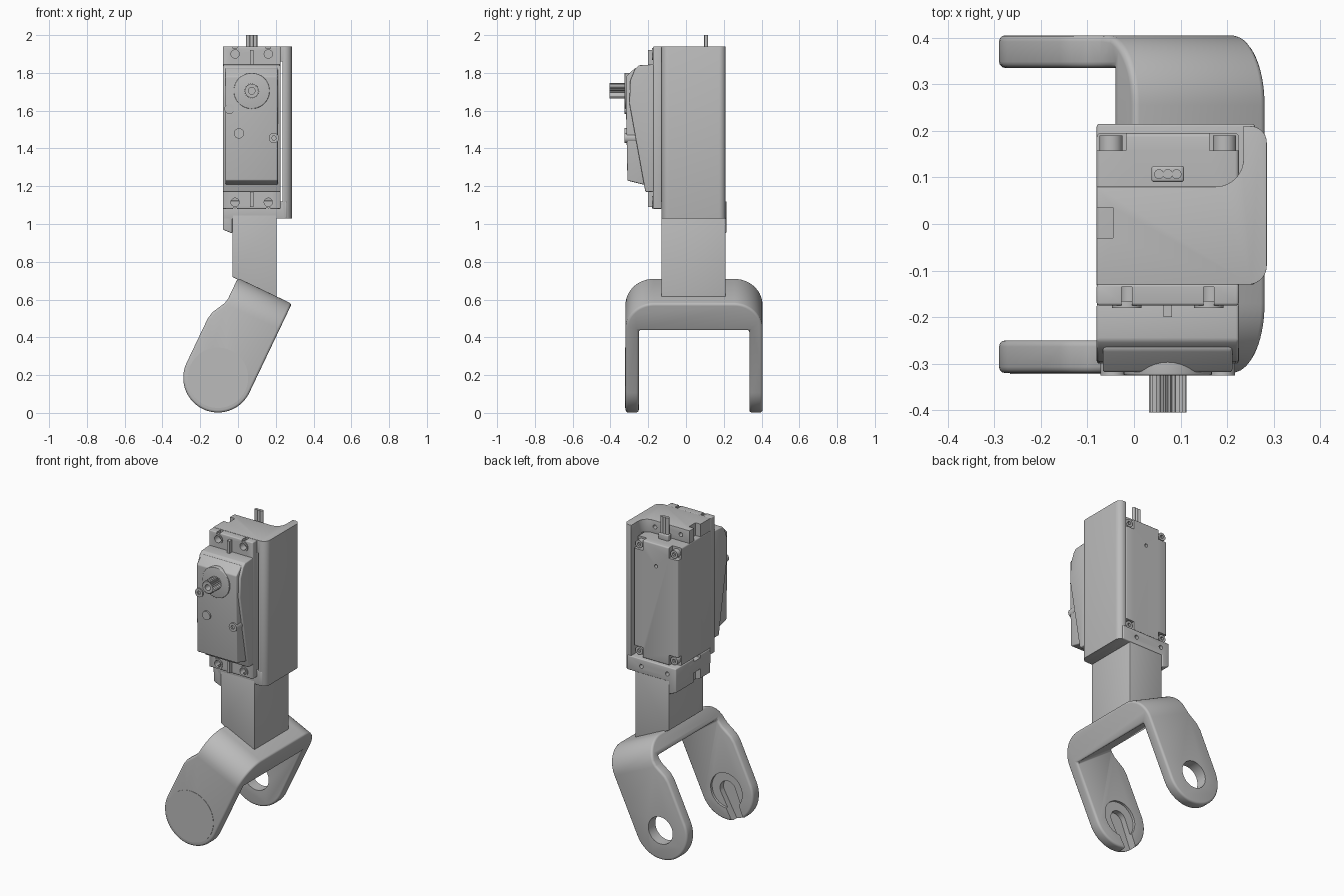
import bpy, bmesh, math
from math import sin, cos, pi, radians
from mathutils import Vector

if "Cube" in bpy.data.objects:
    bpy.data.objects.remove(bpy.data.objects["Cube"], do_unlink=True)

grey = bpy.data.materials.new("plain grey")
grey.use_nodes = True
grey.diffuse_color = (0.5, 0.5, 0.5, 1)
grey.node_tree.nodes["Principled BSDF"].inputs["Base Color"].default_value = (0.5, 0.5, 0.5, 1)


def to_3d(axis, p, t):
    return {"x": (t, p[0], p[1]), "y": (p[0], t, p[1]), "z": (p[0], p[1], t)}[axis]


def apply(ob, mod):
    bpy.ops.object.select_all(action="DESELECT")
    bpy.context.view_layer.objects.active = ob
    ob.select_set(True)
    bpy.ops.object.modifier_apply(modifier=mod.name)


def bevel(ob, width, segments=3):
    m = ob.modifiers.new("Bevel", "BEVEL")
    m.width, m.segments, m.limit_method, m.angle_limit = width, segments, "ANGLE", radians(35)
    apply(ob, m)


def prism(name, axis, pts, a, b, round_by=0.0):
    """Closed outline extruded along an axis from a to b."""
    bm = bmesh.new()
    lo = [bm.verts.new(to_3d(axis, p, a)) for p in pts]
    hi = [bm.verts.new(to_3d(axis, p, b)) for p in pts]
    bm.faces.new(lo)
    bm.faces.new(hi)
    n = len(pts)
    for i in range(n):
        j = (i + 1) % n
        bm.faces.new((lo[i], lo[j], hi[j], hi[i]))
    bmesh.ops.recalc_face_normals(bm, faces=bm.faces)
    me = bpy.data.meshes.new(name)
    bm.to_mesh(me)
    bm.free()
    me.materials.append(grey)
    ob = bpy.data.objects.new(name, me)
    bpy.context.collection.objects.link(ob)
    if round_by:
        bevel(ob, round_by)
    return ob


def box(name, x0, x1, y0, y1, z0, z1, round_by=0.0):
    return prism(name, "z", [(x0, y0), (x1, y0), (x1, y1), (x0, y1)], z0, z1, round_by)


def arc(cx, cy, r, start, end, n=10):
    return [(cx + r * cos(radians(start + (end - start) * i / n)),
             cy + r * sin(radians(start + (end - start) * i / n))) for i in range(n + 1)]


def disc(name, axis, cx, cy, r, a, b, n=32, round_by=0.0):
    return prism(name, axis, arc(cx, cy, r, 0, 360, n)[:-1], a, b, round_by)


def boolean(ob, tool, op="DIFFERENCE"):
    m = ob.modifiers.new("Boolean", "BOOLEAN")
    m.operation, m.solver, m.object = op, "EXACT", tool
    apply(ob, m)
    bpy.data.objects.remove(tool, do_unlink=True)


# Fork: upright outline, rounded shoulders, open middle; tilted at the end
outline = arc(0, 0, 0.184, 180, 360, 32) + [(0.184, 0.522), (-0.132, 0.522), (-0.132, 0.4),
                                            (-0.139, 0.37), (-0.155, 0.34), (-0.176, 0.3), (-0.184, 0.26)]
fork = prism("fork", "y", outline, -0.32, 0.405)
shoulders = ([(-0.32, -0.3), (0.405, -0.3)] + arc(0.255, 0.372, 0.15, 0, 90, 14)
             + arc(-0.17, 0.372, 0.15, 90, 180, 14))
boolean(fork, prism("shoulder_tool", "x", shoulders, -0.4, 0.4), "INTERSECT")
boolean(fork, prism("gap_tool", "y", [(-0.3, -0.4), (0.3, -0.4), (0.3, 0.34), (-0.3, 0.45)],
                    -0.25, 0.335))
bevel(fork, 0.016)
boolean(fork, disc("hole_tool", "y", 0, 0, 0.085, 0.3, 0.5))
# Horn recess and slot inside the front arm
boolean(fork, disc("recess_tool", "y", 0, 0, 0.11, -0.265, -0.2))
slot = arc(0, 0, 0.055, 0, 180, 14) + [(-0.035, -0.3), (0.035, -0.3)]
boolean(fork, prism("slot_tool", "y", slot, -0.3, -0.2))
cover = disc("fork_cover_disc", "y", 0, 0, 0.16, -0.322, -0.318, 48)
for ob in (fork, cover):
    ob.rotation_euler[1] = radians(25.5)
    ob.location = (-0.106, 0, 0.186)

# Column between fork and tray
prism("column", "y", [(-0.03, 0.72), (0.205, 0.6), (0.205, 1.05), (-0.03, 1.05)], -0.13, 0.21, 0.004)

# Tray: side wall and top plate from one outline, pocket cut out
plan = ([(-0.08, -0.13)] + arc(0.245, -0.09, 0.04, -90, 0) + arc(0.25, 0.175, 0.035, 0, 90)
        + [(0.235, 0.21)] + arc(0.175, 0.14, 0.06, 0, -90) + [(-0.08, 0.08)])
tray = prism("tray", "z", plan, 1.03, 1.94)
boolean(tray, box("pocket_tool", -0.2, 0.235, -0.3, 0.4, 1.1, 1.86))
bevel(tray, 0.008)
boolean(tray, box("notch_tool", -0.1, -0.045, -0.03, 0.035, 1.8, 2))
floor_plate = prism("tray_floor", "y", [(-0.08, 0.97), (-0.03, 0.95), (-0.03, 1.03), (0.26, 1.03),
                                        (0.26, 1.12), (-0.08, 1.12)], -0.13, 0.215, 0.006)
boolean(floor_plate, box("notch_tool", -0.1, -0.045, -0.03, 0.035, 0.9, 1.2))
for x in (-0.02, 0.16):
    boolean(tray, disc("pin_tool", "y", x, 1.9, 0.013, 0.04, 0.2, 16))
    boolean(floor_plate, disc("pin_tool", "y", x, 1.075, 0.013, 0.16, 0.3, 16))

# Servo body with corner screws
mid = 0.0725
body = box("servo_body", -0.08, 0.225, -0.14, 0.195, 1.12, 1.86, 0.008)
boolean(body, disc("pin_tool", "y", mid, 1.72, 0.011, 0.17, 0.3, 16))
for sx in (-1, 1):
    for z in (1.155, 1.825):
        x = mid + sx * 0.122
        s = 1 if z > 1.5 else -1
        boolean(body, box("corner_tool", x - 0.032, x + 0.032, 0.158, 0.3,
                          min(z - s * 0.03, z + s * 0.1), max(z - s * 0.03, z + s * 0.1)))
        screw = disc("body_screw", "y", x, z, 0.025, 0.15, 0.19, 20)
        boolean(screw, disc("socket_tool", "y", x, z, 0.012, 0.175, 0.3, 6))

# Mounting flange with slotted holes and ribs
flange = box("servo_flange", -0.08, 0.225, -0.175, -0.128, 1.08, 1.94, 0.006)
for x in (mid - 0.088, mid + 0.088):
    for z, s in ((1.9, 1), (1.115, -1)):
        ring = disc("flange_ring", "y", x, z, 0.032, -0.18, -0.165, 24)
        boolean(ring, disc("hole_tool", "y", x, z, 0.022, -0.3, 0, 24))
        boolean(flange, disc("hole_tool", "y", x, z, 0.022, -0.3, -0.135, 24))
        boolean(flange, box("slot_tool", x - 0.011, x + 0.011, -0.3, -0.135,
                            min(z, z + s * 0.1), max(z, z + s * 0.1)))
for z0, z1 in ((1.09, 1.18), (1.83, 1.92)):
    box("flange_rib", mid - 0.009, mid + 0.009, -0.2, -0.17, z0, z1)

# Gear case: wide tapered shell and narrower raised cover
prism("gear_case", "x", [(-0.17, 1.17), (-0.215, 1.17), (-0.3, 1.64), (-0.295, 1.76), (-0.27, 1.82),
                         (-0.25, 1.84), (-0.17, 1.845)], -0.08, 0.225, 0.006)
prism("gear_cover", "x", [(-0.18, 1.205), (-0.23, 1.21), (-0.31, 1.23), (-0.318, 1.64),
                          (-0.318, 1.78), (-0.27, 1.825), (-0.18, 1.835)], -0.067, 0.211, 0.006)
disc("shaft_boss", "y", mid, 1.705, 0.095, -0.325, -0.25, 40, 0.004)
for x, z in ((0.005, 1.48), (-0.045, 1.61), (0.19, 1.455)):
    bump = disc("cover_screw", "y", x, z, 0.027, -0.325, -0.24, 24)
    if x != 0.005:
        boolean(bump, disc("socket_tool", "y", x, z, 0.012, -0.4, -0.315, 6))

# Toothed output shaft
teeth = 24
spline = []
for i in range(teeth * 2):
    r = 0.041 if i % 2 else 0.034
    spline.append((mid + r * cos(pi * i / teeth), 1.705 + r * sin(pi * i / teeth)))
shaft = prism("output_shaft", "y", spline, -0.405, -0.3)
boolean(shaft, disc("bore_tool", "y", mid, 1.705, 0.018, -0.5, -0.35, 20))

# Cable grommet and three wires
box("cable_grommet", mid - 0.035, mid + 0.035, 0.09, 0.125, 1.85, 1.895, 0.006)
for i in (-1, 0, 1):
    disc("cable_wire", "z", mid + i * 0.019, 0.107, 0.0105, 1.86, 2.0, 16)

# Smooth rounded surfaces, keep sharp edges
bpy.ops.object.select_all(action="DESELECT")
for ob in bpy.context.scene.objects:
    if ob.type == "MESH":
        ob.select_set(True)
        bpy.context.view_layer.objects.active = ob
bpy.ops.object.shade_smooth_by_angle(angle=radians(35))
